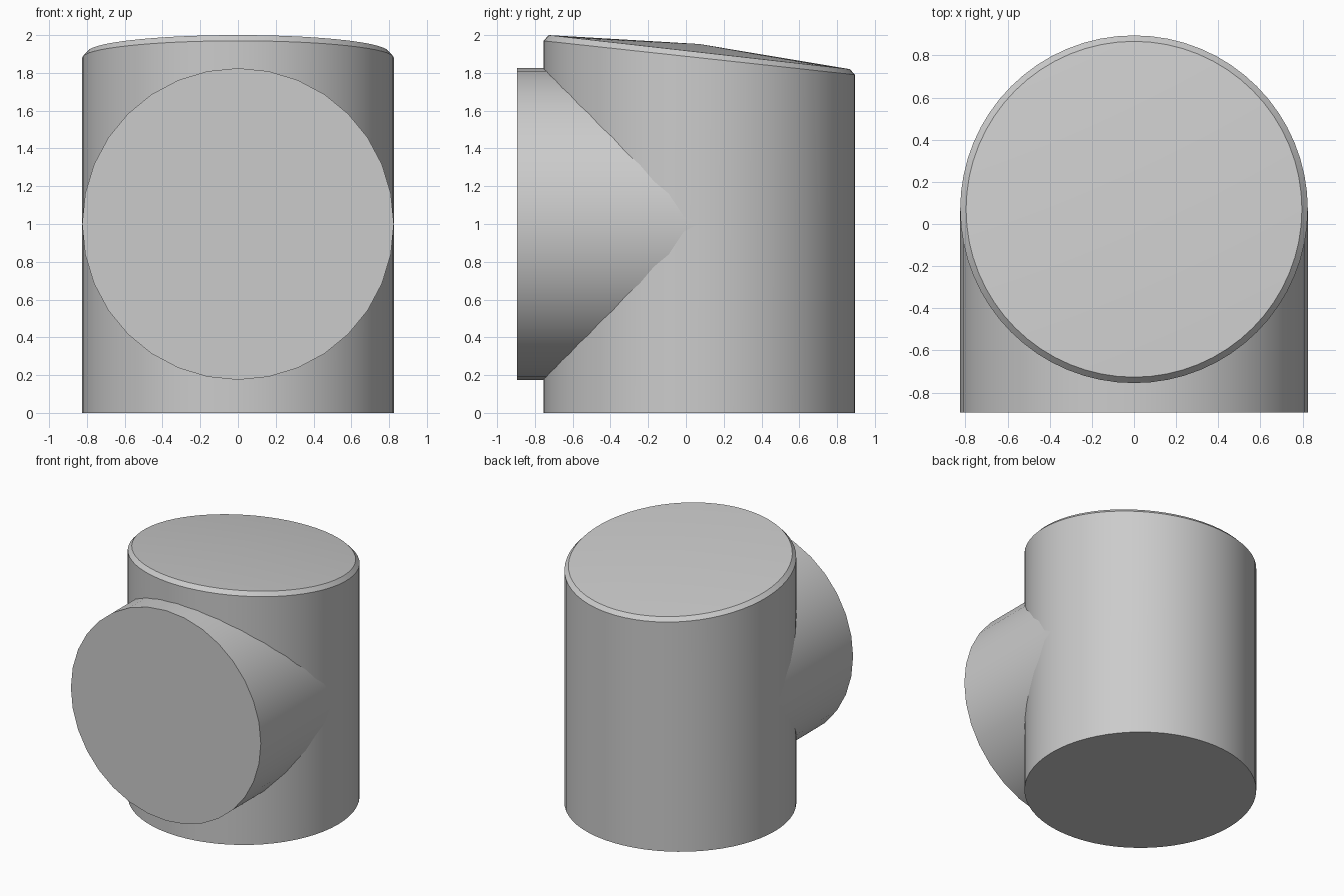
import bpy, bmesh, math

if "Cube" in bpy.data.objects:
    bpy.data.objects.remove(bpy.data.objects["Cube"])

RADIUS = 0.825
AXIS_Y = 0.07
FRONT_Y = -0.895
PIPE_Z = 1.0
SLOPE = -0.109

grey = bpy.data.materials.new("plain grey")
grey.use_nodes = True
colour = (0.6, 0.6, 0.6, 1)
grey.diffuse_color = colour
grey.node_tree.nodes["Principled BSDF"].inputs["Base Color"].default_value = colour


def ring(bm, count, place):
    return [bm.verts.new(place(math.cos(a), math.sin(a)))
            for a in (2 * math.pi * i / count for i in range(count))]


def bridge(bm, a, b):
    for i in range(len(a)):
        j = (i + 1) % len(a)
        bm.faces.new((a[i], a[j], b[j], b[i]))


def finish(bm, name):
    bmesh.ops.recalc_face_normals(bm, faces=bm.faces)
    mesh = bpy.data.meshes.new(name)
    bm.to_mesh(mesh)
    bm.free()
    mesh.materials.append(grey)
    obj = bpy.data.objects.new(name, mesh)
    bpy.context.collection.objects.link(obj)
    bpy.ops.object.select_all(action="DESELECT")
    obj.select_set(True)
    bpy.context.view_layer.objects.active = obj
    bpy.ops.object.shade_smooth_by_angle(angle=math.radians(25))


# Upright body: flat base, sloping chamfered rim, shallow domed cap
def level(radius, height, slope):
    return lambda c, s: (radius * c, AXIS_Y + radius * s, height + slope * radius * s)


bm = bmesh.new()
base = ring(bm, 64, level(RADIUS, 0, 0))
rim = ring(bm, 64, level(RADIUS, 1.88, SLOPE))
lip = ring(bm, 64, level(RADIUS - 0.028, 1.91, -0.113))
bm.faces.new(base)
bridge(bm, base, rim)
bridge(bm, rim, lip)
apex = bm.verts.new((0, AXIS_Y, 1.953))
for i in range(len(lip)):
    bm.faces.new((lip[i], lip[(i + 1) % len(lip)], apex))
finish(bm, "upright_body")


# Front branch: a horizontal cylinder that runs into the body axis
def slice_at(y):
    return lambda c, s: (RADIUS * c, y, PIPE_Z + RADIUS * s)


bm = bmesh.new()
front = ring(bm, 32, slice_at(FRONT_Y))
inner = ring(bm, 32, slice_at(AXIS_Y))
bm.faces.new(front)
bridge(bm, front, inner)
bm.faces.new(inner)
finish(bm, "front_branch")
